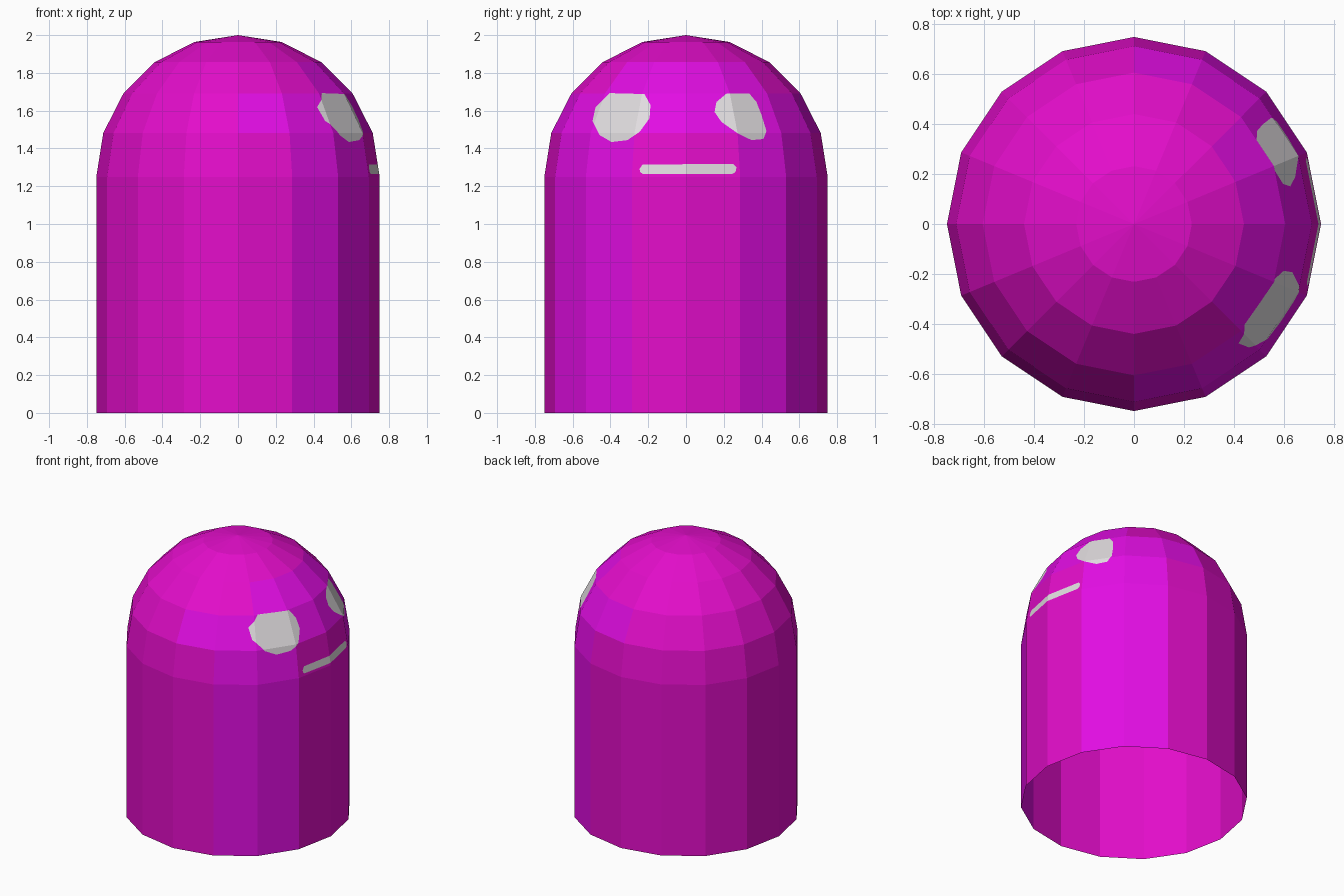
import bpy, bmesh, math
from mathutils import Vector

if "Cube" in bpy.data.objects:
    bpy.data.objects.remove(bpy.data.objects["Cube"])

SIDES, R, WALL = 16, 0.75, 1.25


def material(name, rgb):
    m = bpy.data.materials.new(name)
    m.diffuse_color = (*rgb, 1)
    m.use_nodes = True
    m.node_tree.nodes["Principled BSDF"].inputs["Base Color"].default_value = m.diffuse_color
    return m


# Body: open-bottomed cylinder with a hemispherical dome
profile = [(R, 0)] + [(R * math.cos(math.radians(a)), WALL + R * math.sin(math.radians(a)))
                      for a in range(0, 90, 18)]
bm = bmesh.new()
rings = [[bm.verts.new((r * math.cos(math.tau * i / SIDES), r * math.sin(math.tau * i / SIDES), z))
          for i in range(SIDES)] for r, z in profile]
for lo, hi in zip(rings, rings[1:]):
    for i in range(SIDES):
        j = (i + 1) % SIDES
        bm.faces.new((lo[i], lo[j], hi[j], hi[i]))
apex = bm.verts.new((0, 0, WALL + R))
for i in range(SIDES):
    bm.faces.new((rings[-1][i], rings[-1][(i + 1) % SIDES], apex))

# Slightly more violet zones around the face side, chosen by height and direction
for f in bm.faces:
    c = f.calc_center_median()
    az = abs(math.degrees(math.atan2(c.y, c.x)))
    if c.z < 1.48:
        violet = 22.5 < az < 67.5
    elif c.z < 1.69:
        violet = az < 90
    else:
        violet = c.z < 1.85 and az < 45
    f.material_index = 1 if violet else 0


# Face details: convex (y, z) outlines cut along x into the dome's +x side
def cut_detail(outline, index):
    cy = sum(p[0] for p in outline) / len(outline)
    cz = sum(p[1] for p in outline) / len(outline)
    planes = []

    def inside():
        found = []
        for f in bm.faces:
            c = f.calc_center_median()
            if c.x > 0.05 and c.z > WALL and all((c - p).dot(n) < 0 for p, n in planes):
                found.append(f)
        return found

    for (y0, z0), (y1, z1) in zip(outline, outline[1:] + outline[:1]):
        p = Vector((0, y0, z0))
        n = Vector((0, z1 - z0, y0 - y1)).normalized()
        if (Vector((0, cy, cz)) - p).dot(n) > 0:
            n = -n
        faces = inside()
        edges = {e for f in faces for e in f.edges}
        verts = {v for f in faces for v in f.verts}
        bmesh.ops.bisect_plane(bm, geom=faces + list(edges) + list(verts),
                               dist=1e-5, plane_co=p, plane_no=n)
        planes.append((p, n))
    for f in inside():
        f.material_index = index


left_eye = [(-.405, 1.693), (-.22, 1.688), (-.188, 1.63), (-.193, 1.56), (-.246, 1.487),
            (-.31, 1.444), (-.394, 1.434), (-.458, 1.471), (-.495, 1.545), (-.479, 1.619)]
right_eye = [(.214, 1.69), (.336, 1.69), (.373, 1.646), (.40, 1.577), (.426, 1.492), (.41, 1.45),
             (.347, 1.444), (.272, 1.481), (.188, 1.54), (.151, 1.593), (.161, 1.646)]
mouth = [(-.246, 1.292), (-.23, 1.315), (.25, 1.318), (.267, 1.30),
         (.262, 1.275), (.246, 1.266), (-.23, 1.266), (-.243, 1.275)]
for shape in (left_eye, right_eye, mouth):
    cut_detail(shape, 2)

mesh = bpy.data.meshes.new("domed_body")
bm.to_mesh(mesh)
bm.free()
for m in (material("magenta", (0.77, 0.004, 0.59)),
          material("violet_magenta", (0.76, 0.004, 0.77)),
          material("pale_grey", (0.75, 0.72, 0.74))):
    mesh.materials.append(m)
body = bpy.data.objects.new("domed_body", mesh)
bpy.context.collection.objects.link(body)
